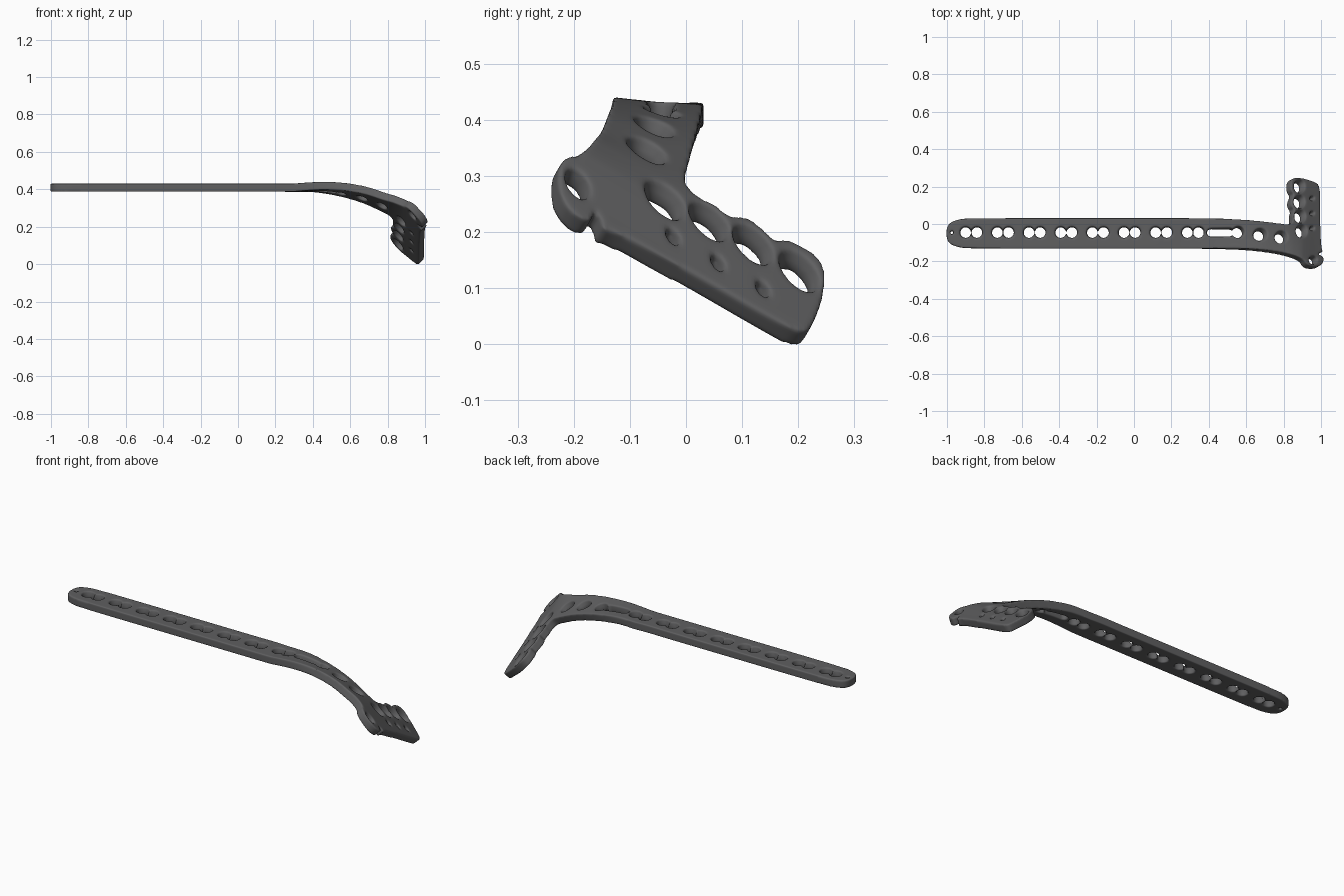
import bpy, bmesh, math
from mathutils import Vector

if "Cube" in bpy.data.objects:
    bpy.data.objects.remove(bpy.data.objects["Cube"])

HALF = 0.0215   # half plate thickness
MID = -0.05     # shaft centre line in y

# Plate height and sideways slope along x: (x, height, slope)
STATIONS = [(-1.1, .43, 0), (0.1, .43, 0), (0.25, .43, 0), (0.4, .426, -.07),
            (0.5, .413, -.17), (0.6, .389, -.27), (0.7, .352, -.37),
            (0.8, .298, -.46), (0.85, .266, -.53), (0.9, .224, -.58),
            (0.98, .142, -.58), (1.1, .02, -.58)]


def tangent(i, k):
    a, b = STATIONS[max(i - 1, 0)], STATIONS[min(i + 1, len(STATIONS) - 1)]
    return (b[k] - a[k]) / (b[0] - a[0])


def sample(x, k):
    """Cubic interpolation of a station column."""
    i = 0
    while i < len(STATIONS) - 2 and x > STATIONS[i + 1][0]:
        i += 1
    a, b = STATIONS[i], STATIONS[i + 1]
    d = b[0] - a[0]
    t = (x - a[0]) / d
    return ((2 * t**3 - 3 * t**2 + 1) * a[k] + (t**3 - 2 * t**2 + t) * d * tangent(i, k)
            + (3 * t**2 - 2 * t**3) * b[k] + (t**3 - t**2) * d * tangent(i + 1, k))


def height(x, y):
    return sample(x, 1) + sample(x, 2) * (y - MID)


def bend(p):
    """Carry a point of the flat plate onto the curved, twisted surface."""
    x, y, t = p
    e = 0.004
    sx = (height(x + e, y) - height(x - e, y)) / (2 * e)
    sy = sample(x, 2)
    n = Vector((-sx, -sy, 1))
    length = n.length
    return Vector((x, y, height(x, y) - HALF * length)) + n / length * t


def chaikin(pts, rounds=3):
    for _ in range(rounds):
        out = []
        for i, (x0, y0) in enumerate(pts):
            x1, y1 = pts[(i + 1) % len(pts)]
            out += [(.75 * x0 + .25 * x1, .75 * y0 + .25 * y1),
                    (.25 * x0 + .75 * x1, .25 * y0 + .75 * y1)]
        pts = out
    return pts


def prism(bm, bottom, top, z0, z1):
    """Closed solid between two matching outlines."""
    a = [bm.verts.new((x, y, z0)) for x, y in bottom]
    b = [bm.verts.new((x, y, z1)) for x, y in top]
    n = len(a)
    bm.faces.new(a[::-1])
    bm.faces.new(b)
    for i in range(n):
        j = (i + 1) % n
        bm.faces.new((a[i], a[j], b[j], b[i]))


def oval(cx, cy, rx, ry, stretch=0.0, n=28):
    pts = []
    for i in range(n):
        a = 2 * math.pi * (i + .5) / n
        c = math.cos(a)
        pts.append((cx + rx * c + math.copysign(stretch, c), cy + ry * math.sin(a)))
    return pts


def hole(bm, cx, cy, rx, ry=None, flare=1.35, stretch=0.0):
    """Through hole with a countersink on the upper face."""
    ry = ry or rx
    o = oval(cx, cy, rx, ry, stretch)
    prism(bm, o, o, -.06, .06)
    if flare > 1:
        k = 1 + (flare - 1) * 1.6
        prism(bm, oval(cx, cy, rx * .98, ry * .98, stretch),
              oval(cx, cy, rx * k, ry * k, stretch), -.004, .037)


def to_object(bm, name):
    bmesh.ops.recalc_face_normals(bm, faces=bm.faces)
    me = bpy.data.meshes.new(name)
    bm.to_mesh(me)
    bm.free()
    ob = bpy.data.objects.new(name, me)
    bpy.context.collection.objects.link(ob)
    return ob


# Flat outline: shaft tip, upper edge, scalloped head, lug, lower edge
outline = [(-1.003, -.075), (-1.003, -.025), (-.985, .008), (-.93, .027), (-.86, .031),
           (0, .031), (.4, .031), (.6, .018), (.72, .004), (.8, -.008), (.83, -.008),
           (.842, .02), (.834, .04), (.848, .07), (.83, .09), (.828, .12), (.845, .15),
           (.826, .175), (.826, .22), (.84, .242), (.885, .24), (.945, .222), (.978, .205),
           (.984, .15), (.984, 0), (.988, -.1), (.992, -.14), (1.0, -.156), (.972, -.162),
           (.972, -.17), (1.002, -.178), (1.0, -.222), (.96, -.238), (.915, -.228),
           (.89, -.188), (.8, -.16), (.7, -.144), (.55, -.132), (0, -.131), (-.86, -.131),
           (-.93, -.127), (-.985, -.108)]
bm = bmesh.new()
smooth = chaikin(outline)
prism(bm, smooth, smooth, -HALF, HALF)
plate = to_object(bm, "bone_plate")

# Hole cutters
bm = bmesh.new()
for i in range(8):                                   # paired holes along the shaft
    x = -.87 + i * .1693
    for dx in (-.03, .03):
        hole(bm, x + dx, -.046, .0285, flare=1.2)
hole(bm, .46, -.047, .02, flare=1.2, stretch=.05)    # long slot
hole(bm, .553, -.047, .028, flare=1.2)
hole(bm, .668, -.062, .029, .027)                    # neck holes
hole(bm, .778, -.077, .027, .027)
for x, y in ((.872, .195), (.872, .112), (.876, .034), (.884, -.045)):
    hole(bm, x, y, .023, .028)                       # large head holes
for y in (.13, .05, -.03):
    hole(bm, .94, y, .009, .010, flare=1.4)          # small head holes
hole(bm, .945, -.2, .019, .019, flare=1.2)           # lug hole
hole(bm, -.974, -.046, .009, flare=1.2)              # tip hole
cutter = to_object(bm, "hole_cutters")
cutter.hide_render = True

# Cut, remesh evenly and soften the edges
cut = plate.modifiers.new("cut", 'BOOLEAN')
cut.operation = 'DIFFERENCE'
cut.solver = 'EXACT'
cut.use_self = True
cut.object = cutter
rem = plate.modifiers.new("even", 'REMESH')
rem.mode = 'VOXEL'
rem.voxel_size = .005
soft = plate.modifiers.new("soften", 'SMOOTH')
soft.factor = .5
soft.iterations = 6
bpy.context.view_layer.update()
dg = bpy.context.evaluated_depsgraph_get()
mesh = bpy.data.meshes.new_from_object(plate.evaluated_get(dg))
plate.modifiers.clear()
plate.data = mesh
bpy.data.objects.remove(cutter)

# Bend the flat plate into its final shape
for v in mesh.vertices:
    v.co = bend(v.co)
low = min(v.co.z for v in mesh.vertices)
for v in mesh.vertices:
    # settle the head on the ground, leaving the shaft level
    v.co.z -= low * max(0, min(1, (v.co.x - .3) / .6))
mesh.shade_smooth()

steel = bpy.data.materials.new("dark grey metal")
steel.diffuse_color = (.115, .115, .118, 1)
steel.use_nodes = True
steel.node_tree.nodes["Principled BSDF"].inputs["Base Color"].default_value = steel.diffuse_color
mesh.materials.clear()
mesh.materials.append(steel)
